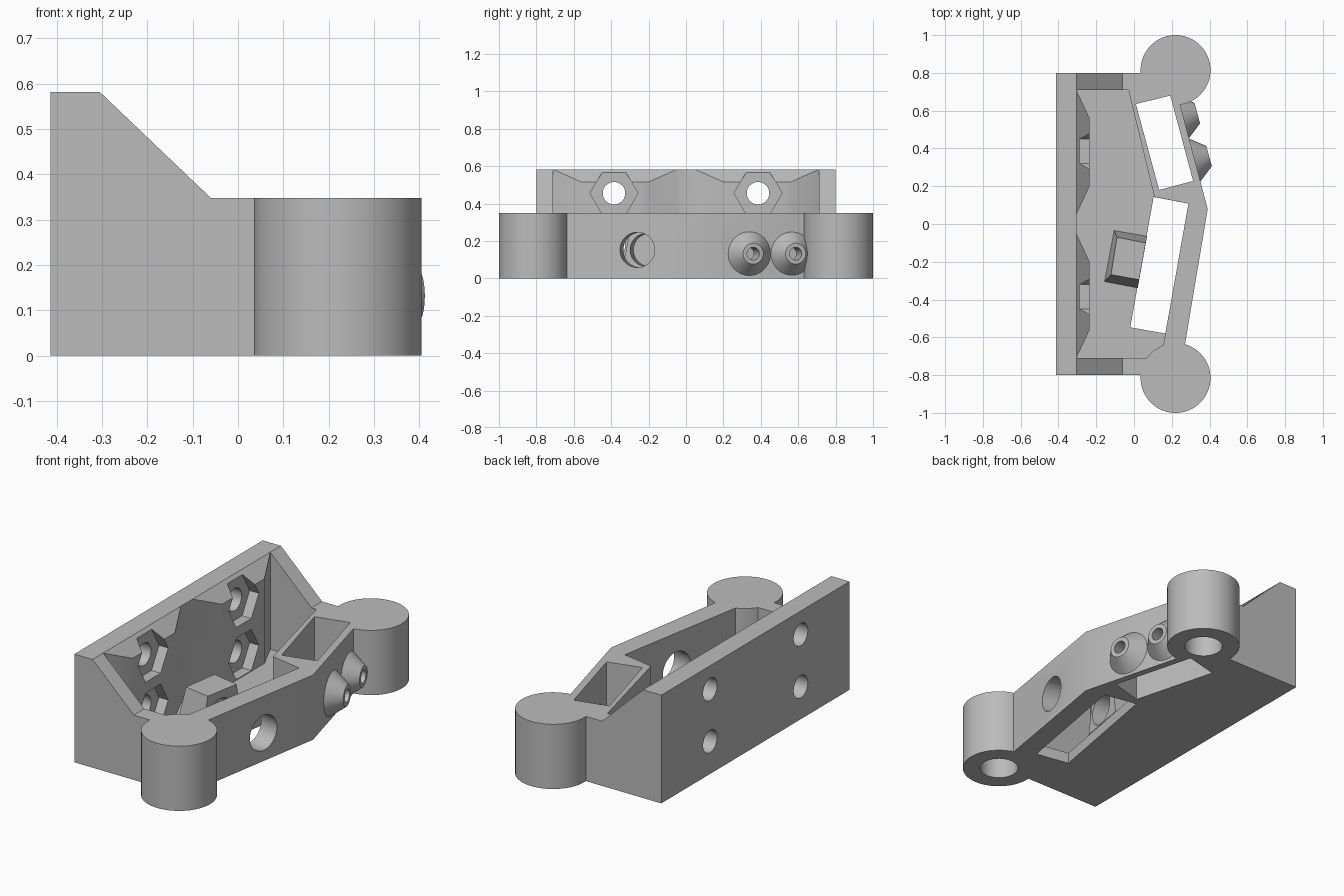
import bpy, bmesh
from math import pi, cos, sin
from mathutils import Vector

cube = bpy.data.objects.get("Cube")
if cube:
    bpy.data.objects.remove(cube)

grey = bpy.data.materials.new("plain grey")
grey.use_nodes = True
grey.diffuse_color = (0.5, 0.5, 0.5, 1)
grey.node_tree.nodes["Principled BSDF"].inputs["Base Color"].default_value = (0.5, 0.5, 0.5, 1)


def add(name, bm):
    bmesh.ops.recalc_face_normals(bm, faces=bm.faces)
    mesh = bpy.data.meshes.new(name)
    bm.to_mesh(mesh)
    bm.free()
    mesh.materials.append(grey)
    obj = bpy.data.objects.new(name, mesh)
    bpy.context.collection.objects.link(obj)
    return obj


def loft(name, lower, upper):
    """Solid between two matching outlines."""
    bm = bmesh.new()
    a = [bm.verts.new(p) for p in lower]
    b = [bm.verts.new(p) for p in upper]
    bm.faces.new(a)
    bm.faces.new(b)
    for i in range(len(a)):
        j = (i + 1) % len(a)
        bm.faces.new((a[i], a[j], b[j], b[i]))
    return add(name, bm)


def slab(name, plan, z0, z1):
    return loft(name, [(x, y, z0) for x, y in plan], [(x, y, z1) for x, y in plan])


def rod(name, start, end, r1, r2=None, sides=48):
    """Cylinder, cone or hexagonal bar between two points."""
    start, end = Vector(start), Vector(end)
    axis = (end - start).normalized()
    side = Vector((0, 1, 0)) if abs(axis.z) > 0.9 else Vector((0, 0, 1)).cross(axis)
    up = axis.cross(side)

    def ring(c, r):
        return [c + r * (side * cos(2 * pi * i / sides) + up * sin(2 * pi * i / sides))
                for i in range(sides)]
    return loft(name, ring(start, r1), ring(end, r1 if r2 is None else r2))


def combine(obj, tool, operation="DIFFERENCE"):
    mod = obj.modifiers.new("combine", "BOOLEAN")
    mod.object, mod.operation, mod.solver = tool, operation, "EXACT"
    bpy.context.view_layer.objects.active = obj
    bpy.ops.object.modifier_apply(modifier=mod.name)
    bpy.data.objects.remove(tool)


# Main bracket: angled plan with a hollow tray behind the front beam
FLOOR, TOP, BACK = 0.06, 0.348, 0.582
body = slab("bracket_body", [(-0.413, -0.8), (0.243, -0.8), (0.39, 0.08),
                             (0.2, 0.8), (-0.413, 0.8)], 0, BACK)
# The tray outline leaves two thick pads on the back plate
pads = [(-0.305, -0.71), (-0.235, -0.56), (-0.235, -0.2), (-0.305, -0.05),
        (-0.305, 0.05), (-0.235, 0.2), (-0.235, 0.56), (-0.305, 0.71)]
tray = pads + [(-0.03, 0.71), (0.108, 0.143), (0.288, 0.108), (0.143, -0.71)]
combine(body, slab("tray_cutter", tray, FLOOR, 1))

# Sloping top running from the back plate down to the beam
slope = [(-0.415, 0.687), (-0.06, TOP), (1, TOP), (1, 1), (-0.415, 1)]
combine(body, loft("slope_cutter", [(x, -1.2, z) for x, z in slope],
                   [(x, 1.2, z) for x, z in slope]))

# Round corner posts
for s in (-1, 1):
    combine(body, rod("post", (0.22, s * 0.815, 0), (0.22, s * 0.815, TOP), 0.185, sides=96), "UNION")

# Through slots and blind sockets under the posts
combine(body, slab("slot_cutter", [(0.01, 0.635), (0.192, 0.68), (0.313, 0.228), (0.133, 0.18)], -1, 1))
combine(body, slab("slot_cutter", [(0.104, 0.143), (0.288, 0.108), (0.166, -0.58), (-0.02, -0.547)], -1, FLOOR + 0.1))
for s in (-1, 1):
    combine(body, rod("socket_cutter", (0.22, s * 0.815, -0.1), (0.22, s * 0.815, 0.28), 0.097))

# Bolt holes with hexagonal nut recesses in the back plate
for y in (-0.385, 0.385):
    for z in (0.175, 0.455):
        combine(body, rod("bolt_cutter", (-0.6, y, z), (-0.25, y, z), 0.06))
        combine(body, rod("nut_cutter", (-0.29, y, z), (-0.1, y, z), 0.128, sides=6))

# Large hole through the front beam
out = Vector((0.986, -0.164, 0))
hole = Vector((0.333, -0.26, 0.152))
combine(body, rod("beam_hole_cutter", hole - out * 0.16, hole + out * 0.1, 0.094))

# Tapered block standing on the tray floor, in line with the hole
block = loft("tapered_block",
             [(-0.105, -0.035, FLOOR), (0.069, -0.065, FLOOR), (0.02, -0.338, FLOOR), (-0.156, -0.305, FLOOR)],
             [(-0.09, -0.07, 0.28), (0.062, -0.1, 0.28), (0.027, -0.295, 0.28), (-0.122, -0.268, 0.28)])
combine(block, rod("block_hole_cutter", hole - out * 0.4, hole - out * 0.2, 0.088))

# Conical nozzles on the other half of the beam
normal = Vector((0.966, 0.259, 0))
parts = [body, block]
for name, base in (("inner_nozzle", (0.325, 0.34, 0.132)), ("outer_nozzle", (0.263, 0.567, 0.132))):
    base = Vector(base)
    nozzle = rod(name, base - normal * 0.01, base + normal * 0.075, 0.122, 0.056)
    for target in (nozzle, body):
        combine(target, rod("nozzle_cutter", base - normal * 0.1, base + normal * 0.2, 0.034, sides=24))
    parts.append(nozzle)

# Smooth the round walls and keep the edges crisp
bpy.ops.object.select_all(action="DESELECT")
for obj in parts:
    obj.select_set(True)
bpy.context.view_layer.objects.active = body
bpy.ops.object.shade_smooth_by_angle(angle=0.5)
